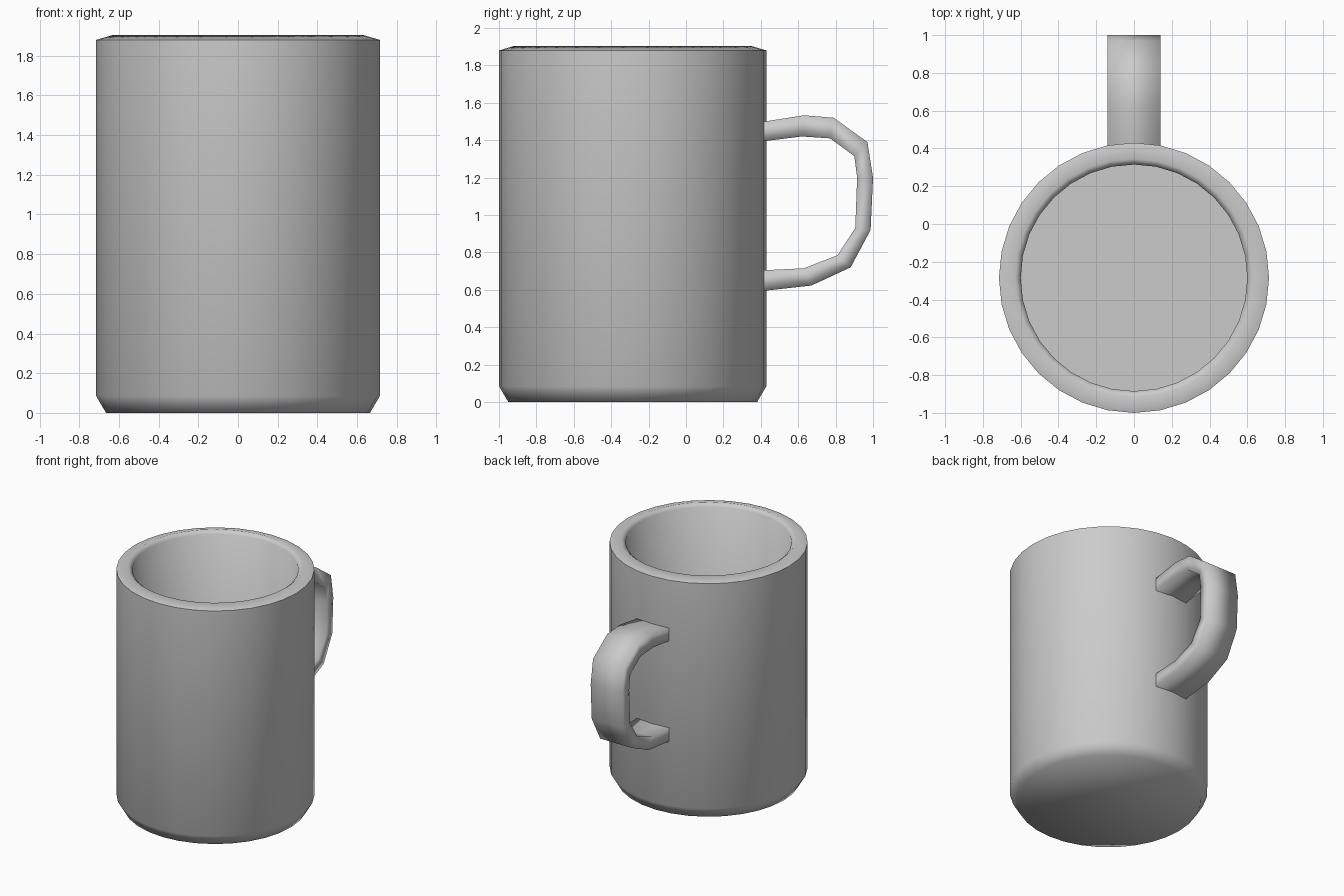
import bpy, bmesh, math

if "Cube" in bpy.data.objects:
    bpy.data.objects.remove(bpy.data.objects["Cube"])

CY = -0.285   # centre of the cup in y
SEG = 32


def finish(name, bm, angle):
    bmesh.ops.recalc_face_normals(bm, faces=bm.faces)
    mesh = bpy.data.meshes.new(name)
    bm.to_mesh(mesh)
    bm.free()
    obj = bpy.data.objects.new(name, mesh)
    bpy.context.collection.objects.link(obj)
    bpy.ops.object.select_all(action='DESELECT')
    obj.select_set(True)
    bpy.context.view_layer.objects.active = obj
    bpy.ops.object.shade_smooth_by_angle(angle=math.radians(angle))
    return obj


def skin(bm, rings, closed_ends=True):
    n = len(rings[0])
    for a, b in zip(rings, rings[1:]):
        for i in range(n):
            j = (i + 1) % n
            bm.faces.new((a[i], a[j], b[j], b[i]))
    if closed_ends:
        bm.faces.new(rings[0])
        bm.faces.new(rings[-1])


# Cup body: outer wall, rim and hollow inside as one lathed profile
profile = [(0.665, 0), (0.715, 0.085), (0.715, 1.88), (0.63, 1.905),
           (0.60, 1.88), (0.60, 0.11)]
bm = bmesh.new()
rings = []
for r, z in profile:
    rings.append([bm.verts.new((r * math.cos(2 * math.pi * i / SEG),
                                CY + r * math.sin(2 * math.pi * i / SEG), z))
                  for i in range(SEG)])
skin(bm, rings)
finish("cup_body", bm, 65)

# Handle: flat band following paired outer and inner outline points (y, z)
outer = [(0.39, 1.495), (0.42, 1.50), (0.63, 1.533), (0.79, 1.52), (0.97, 1.39),
         (1.0, 1.20), (0.987, 0.92), (0.88, 0.72), (0.67, 0.623), (0.42, 0.595), (0.39, 0.592)]
inner = [(0.39, 1.39), (0.42, 1.395), (0.62, 1.42), (0.77, 1.41), (0.90, 1.315),
         (0.915, 1.20), (0.905, 0.93), (0.81, 0.785), (0.63, 0.715), (0.42, 0.705), (0.39, 0.704)]
W = 0.14
bm = bmesh.new()
rings = [[bm.verts.new(p) for p in ((-W, *o), (W, *o), (W, *i), (-W, *i))]
         for o, i in zip(outer, inner)]
skin(bm, rings)
finish("handle", bm, 100)
